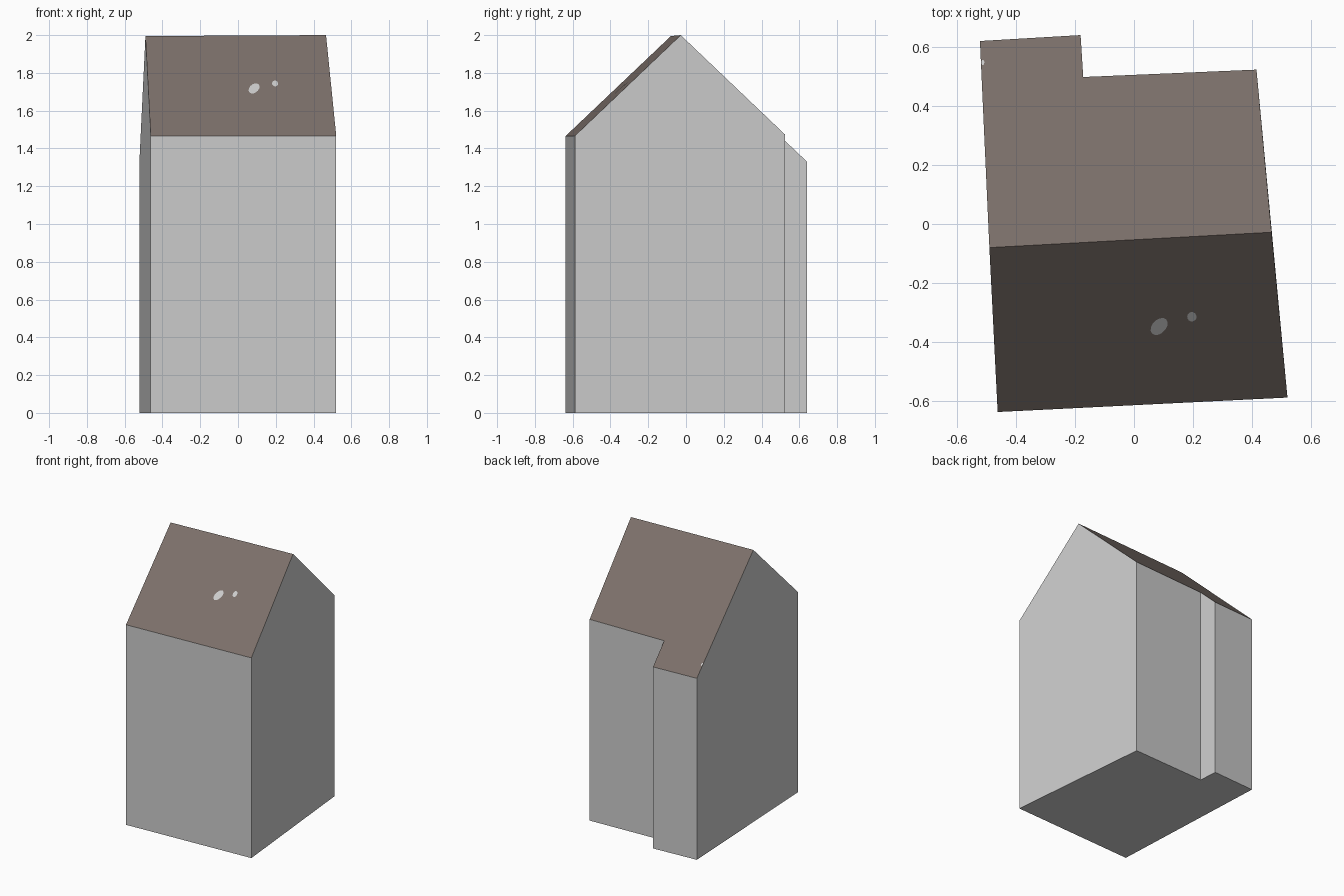
import bpy, bmesh, math
from mathutils import Vector

if "Cube" in bpy.data.objects:
    bpy.data.objects.remove(bpy.data.objects["Cube"])


def material(name, rgb):
    m = bpy.data.materials.new(name)
    m.diffuse_color = (*rgb, 1)
    m.use_nodes = True
    m.node_tree.nodes["Principled BSDF"].inputs["Base Color"].default_value = m.diffuse_color
    return m


wall_grey = material("wall_grey", (0.61, 0.61, 0.61))
roof_brown = material("roof_brown", (0.2, 0.162, 0.144))


def make_object(name, bm, mats):
    me = bpy.data.meshes.new(name)
    bm.to_mesh(me)
    bm.free()
    for m in mats:
        me.materials.append(m)
    ob = bpy.data.objects.new(name, me)
    bpy.context.collection.objects.link(ob)
    return ob


# Roof slopes: two planes meeting at the ridge
ridge_l, ridge_r = Vector((-0.49, -0.08, 1.995)), Vector((0.466, -0.028, 2.0))


def slope(third):
    n = (ridge_r - ridge_l).cross(third - ridge_l).normalized()
    return n if n.z > 0 else -n


front_n = slope(Vector((0.52, -0.588, 1.467)))
back_n = slope(Vector((0.415, 0.523, 1.475)))


def on_roof(x, y, n):
    d = n.dot(ridge_l)
    return Vector((x, y, (d - n.x * x - n.y * y) / n.z))


# House body: footprint with a back extension, raised to the roof slopes
front = [(-0.462, -0.637), (0.52, -0.588)]
back = [(0.415, 0.523), (-0.172, 0.498), (-0.181, 0.64), (-0.522, 0.62)]
bm = bmesh.new()
floor = [bm.verts.new((x, y, 0)) for x, y in front + back]
top = [bm.verts.new(on_roof(x, y, front_n)) for x, y in front]
top += [bm.verts.new(on_roof(x, y, back_n)) for x, y in back]
rl, rr = bm.verts.new(ridge_l), bm.verts.new(ridge_r)
bm.faces.new(floor[::-1])
count = len(floor)
for i in range(count):
    j = (i + 1) % count
    peak = {1: [rr], 5: [rl]}.get(i, [])
    bm.faces.new([floor[i], floor[j], top[j]] + peak + [top[i]])
bm.faces.new([top[0], top[1], rr, rl])
bm.faces.new([rr] + top[2:] + [rl])
bm.normal_update()
for f in bm.faces:
    f.material_index = 1 if f.normal.z > 0.3 else 0
make_object("house_body", bm, [wall_grey, roof_brown])


# Small pale patches lying on the roof
def patch(name, cx, cy, a, b, angle, n):
    bm = bmesh.new()
    ring = []
    for i in range(14):
        t = math.tau * i / 14
        u, v = a * math.cos(t), b * math.sin(t)
        x = cx + u * math.cos(angle) - v * math.sin(angle)
        y = cy + u * math.sin(angle) + v * math.cos(angle)
        ring.append(bm.verts.new(on_roof(x, y, n) + n * 0.002))
    bm.faces.new(ring)
    make_object(name, bm, [wall_grey])


patch("large_roof_patch", 0.085, -0.346, 0.034, 0.023, math.radians(45), front_n)
patch("small_roof_patch", 0.196, -0.313, 0.016, 0.016, 0, front_n)
patch("edge_roof_patch", -0.512, 0.546, 0.005, 0.009, 0, back_n)
